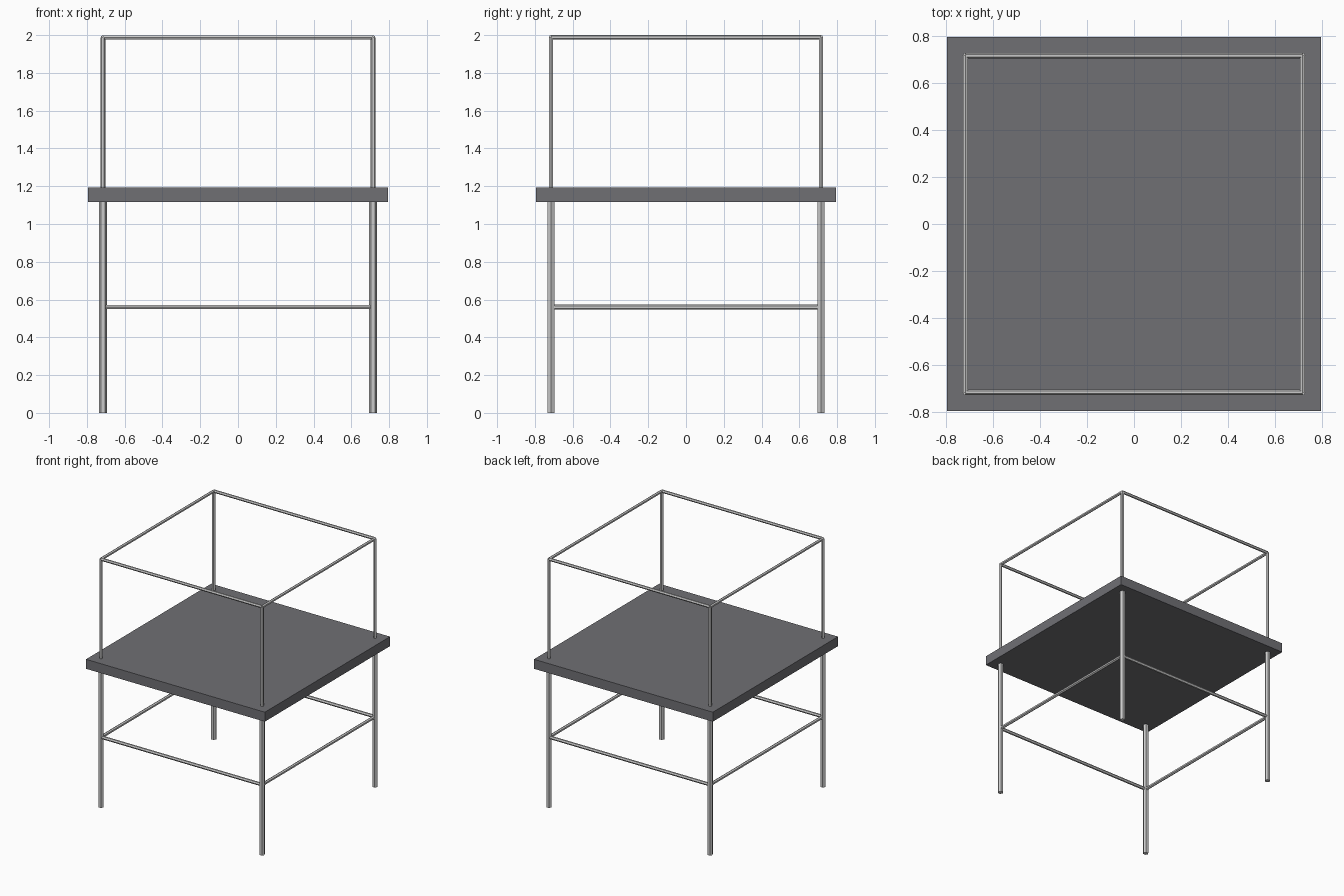
import bpy
from mathutils import Vector

if "Cube" in bpy.data.objects:
    bpy.data.objects.remove(bpy.data.objects["Cube"])

C = 0.715       # leg / post centre offset
SIDES = 6       # low-poly hexagonal tubes


def tube(name, a, b, radius):
    """Hexagonal tube between two points."""
    a, b = Vector(a), Vector(b)
    d = b - a
    bpy.ops.mesh.primitive_cylinder_add(vertices=SIDES, radius=radius, depth=d.length,
                                        location=(a + b) / 2)
    ob = bpy.context.object
    ob.name = name
    if abs(d.x) > 0.01:
        ob.rotation_euler = (0, 1.570796, 0)
    elif abs(d.y) > 0.01:
        ob.rotation_euler = (1.570796, 0, 0)
    else:
        ob.rotation_euler = (0, 0, 1.570796)
    return ob


def rail_ring(name, z, radius):
    """Four rails joining the corners at one height."""
    for s, side in ((-1, "front"), (1, "back")):
        tube(f"{name}_{side}", (-C, s * C, z), (C, s * C, z), radius)
    for s, side in ((-1, "left"), (1, "right")):
        tube(f"{name}_{side}", (s * C, -C, z), (s * C, C, z), radius)


# Platform slab
bpy.ops.mesh.primitive_cube_add(size=1, location=(0, 0, 1.155))
slab = bpy.context.object
slab.name = "platform"
slab.scale = (1.588, 1.588, 0.076)
mat = bpy.data.materials.new("dark_grey")
mat.diffuse_color = (0.16, 0.16, 0.175, 1)
mat.use_nodes = True
mat.node_tree.nodes["Principled BSDF"].inputs["Base Color"].default_value = mat.diffuse_color
slab.data.materials.append(mat)

# Legs below and thinner guard posts above
for sx, lr in ((-1, "left"), (1, "right")):
    for sy, fb in ((-1, "front"), (1, "back")):
        x, y = sx * C, sy * C
        tube(f"leg_{fb}_{lr}", (x, y, 0), (x, y, 1.13), 0.021)
        tube(f"guard_post_{fb}_{lr}", (x, y, 1.18), (x, y, 1.988), 0.013)

# Lower braces and top guard rails
rail_ring("brace", 0.56, 0.013)
rail_ring("guard_rail", 1.988, 0.012)
